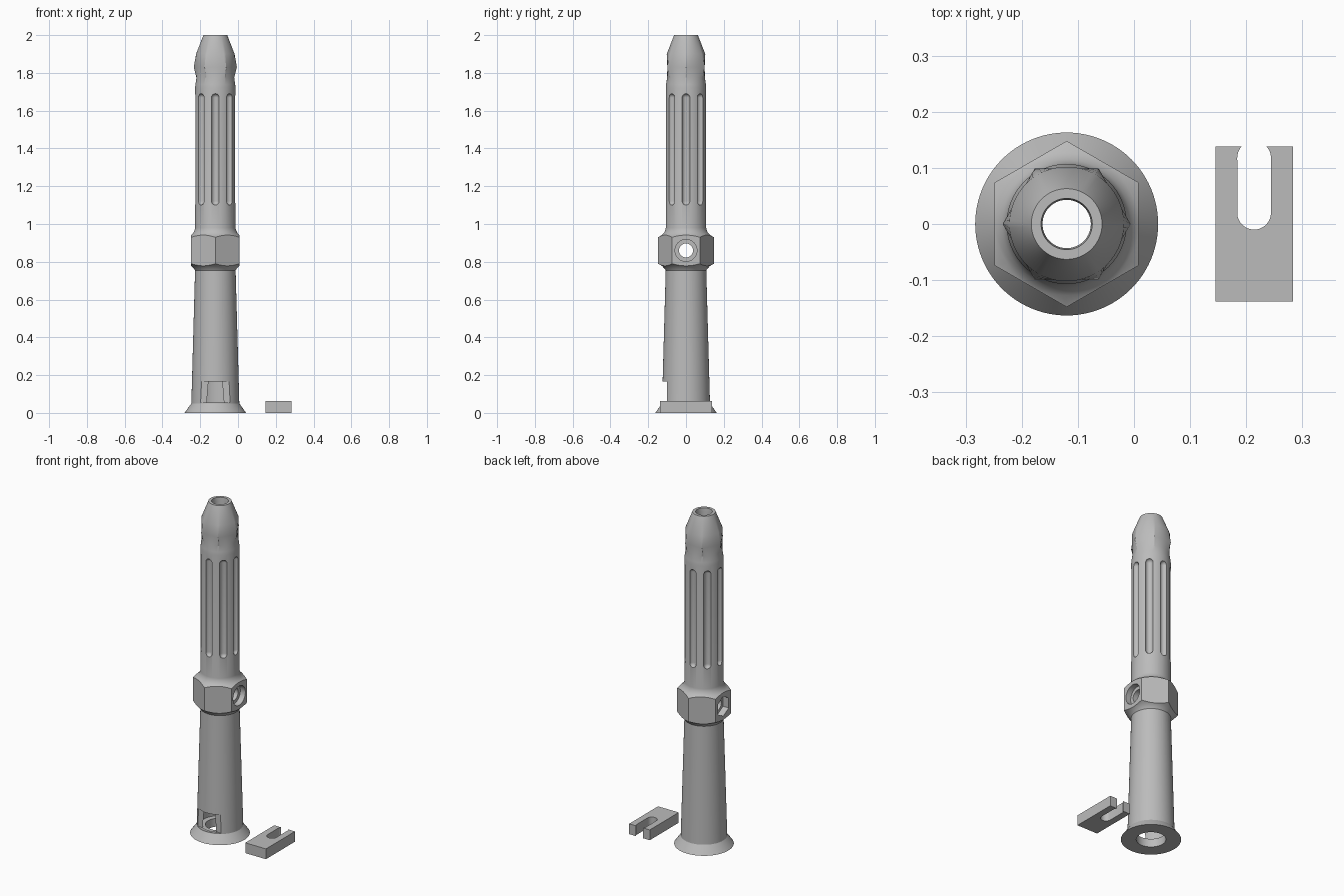
import bpy, bmesh, math
from math import pi, sin, cos
from mathutils import Matrix

cube = bpy.data.objects.get("Cube")
if cube:
    bpy.data.objects.remove(cube, do_unlink=True)

grey = bpy.data.materials.new("plain_grey")
grey.use_nodes = True
COLOUR = (0.5, 0.5, 0.5, 1)
grey.diffuse_color = COLOUR
grey.node_tree.nodes["Principled BSDF"].inputs["Base Color"].default_value = COLOUR


def finish(name, bm):
    bmesh.ops.recalc_face_normals(bm, faces=bm.faces)
    mesh = bpy.data.meshes.new(name)
    bm.to_mesh(mesh)
    bm.free()
    mesh.materials.append(grey)
    obj = bpy.data.objects.new(name, mesh)
    bpy.context.scene.collection.objects.link(obj)
    return obj


def lathe(name, profile, segs=96, places=(Matrix(),)):
    """Closed turned solid; a radius may be a function of the angle."""
    bm = bmesh.new()
    for place in places:
        rings = []
        for r, z in profile:
            ring = []
            for k in range(segs):
                a = 2 * pi * k / segs
                rad = r(a) if callable(r) else r
                ring.append(bm.verts.new(place @ Matrix.Translation((rad * cos(a), rad * sin(a), z)).translation))
            rings.append(ring)
        for lo, hi in zip(rings, rings[1:]):
            for k in range(segs):
                n = (k + 1) % segs
                bm.faces.new((lo[k], lo[n], hi[n], hi[k]))
        bm.faces.new(rings[0][::-1])
        bm.faces.new(rings[-1])
    return finish(name, bm)


def box(name, size, centre):
    bm = bmesh.new()
    bmesh.ops.create_cube(bm, size=1, matrix=Matrix.Translation(centre) @ Matrix.Diagonal((*size, 1)))
    return finish(name, bm)


def combine(target, operation, tool):
    """Apply a boolean and remove the helper."""
    tool.hide_render = True
    mod = target.modifiers.new("cut", "BOOLEAN")
    mod.operation, mod.object, mod.solver = operation, tool, "EXACT"
    bpy.context.view_layer.update()
    graph = bpy.context.evaluated_depsgraph_get()
    mesh = bpy.data.meshes.new_from_object(target.evaluated_get(graph))
    target.modifiers.clear()
    target.data = mesh
    bpy.data.objects.remove(tool, do_unlink=True)


def capsule_profile(r, low, high, steps=6):
    ends = [pi / 2 * (i + 0.1) / steps for i in range(steps)] + [pi / 2]
    bottom = [(r * sin(a), low - r * cos(a)) for a in ends]
    return bottom + [(x, high + low - z) for x, z in reversed(bottom)]


def hexagon(a):
    return 0.0987 / cos(a % (pi / 3) - pi / 6)


# Tapered tube with flared foot, straight grip and six-pointed nozzle
body = lathe("tube_body", [
    (0.163, 0), (0.127, 0.05), (0.107, 0.765), (0.107, 1.72), (0.105, 1.74),
    (0.1, 1.775), (hexagon, 1.83), (0.102, 1.9), (0.063, 2)])

# Hexagonal collar with turned chamfers
collar = lathe("collar", [
    (0.104, 0.75), (0.112, 0.762), (0.127, 0.778), (0.16, 0.797), (0.16, 0.922),
    (0.127, 0.942), (0.115, 0.955), (0.109, 0.97), (0.105, 0.99)])
prism = lathe("prism", [(0.148, 0.7), (0.148, 1.05)], 6, [Matrix.Rotation(pi / 6, 4, "Z")])
combine(collar, "INTERSECT", prism)
combine(body, "UNION", collar)

# Long grip flutes
flutes = lathe("flutes", capsule_profile(0.021, 1.121, 1.669), 24,
               [Matrix.Rotation(k * pi / 4, 4, "Z") @ Matrix.Translation((0.109, 0, 0)) for k in range(8)])
combine(body, "DIFFERENCE", flutes)

# Stepped bore
bore = lathe("bore", [
    (0.08, -0.1), (0.08, 0.05), (0.11, 0.051), (0.09, 0.7), (0.043, 0.75),
    (0.043, 1.98), (0.047, 2.01)])
combine(body, "DIFFERENCE", bore)

# Cross hole with round recess on one side and hexagonal recess on the other
along_x = [Matrix.Translation((0, 0, 0.86)) @ Matrix.Rotation(pi / 2, 4, "Y")]
for profile, sides in (([(0.037, -0.2), (0.037, 0.2)], 48),
                       ([(0.058, 0.095), (0.058, 0.2)], 48),
                       ([(0.06, -0.2), (0.06, -0.09)], 6)):
    combine(body, "DIFFERENCE", lathe("cross_hole", profile, sides, along_x))

# Flat window near the foot
combine(body, "DIFFERENCE", box("window", (0.4, 0.1, 0.11), (0, -0.15, 0.11)))
body.location.x = -0.12

# Loose slotted clip
clip = box("slotted_clip", (0.138, 0.276, 0.062), (0.214, 0, 0.031))
slot = lathe("slot", [(0.03, -0.1), (0.03, 0.2)], 48)
for v in slot.data.vertices:
    v.co.x += 0.214
    v.co.y += 0.118 if v.co.y > 0 else 0.02
combine(clip, "DIFFERENCE", slot)

# Smooth shading with sharp edges kept
bpy.ops.object.select_all(action="DESELECT")
for obj in (body, clip):
    obj.select_set(True)
    bpy.context.view_layer.objects.active = obj
bpy.ops.object.shade_smooth_by_angle(angle=math.radians(25))
